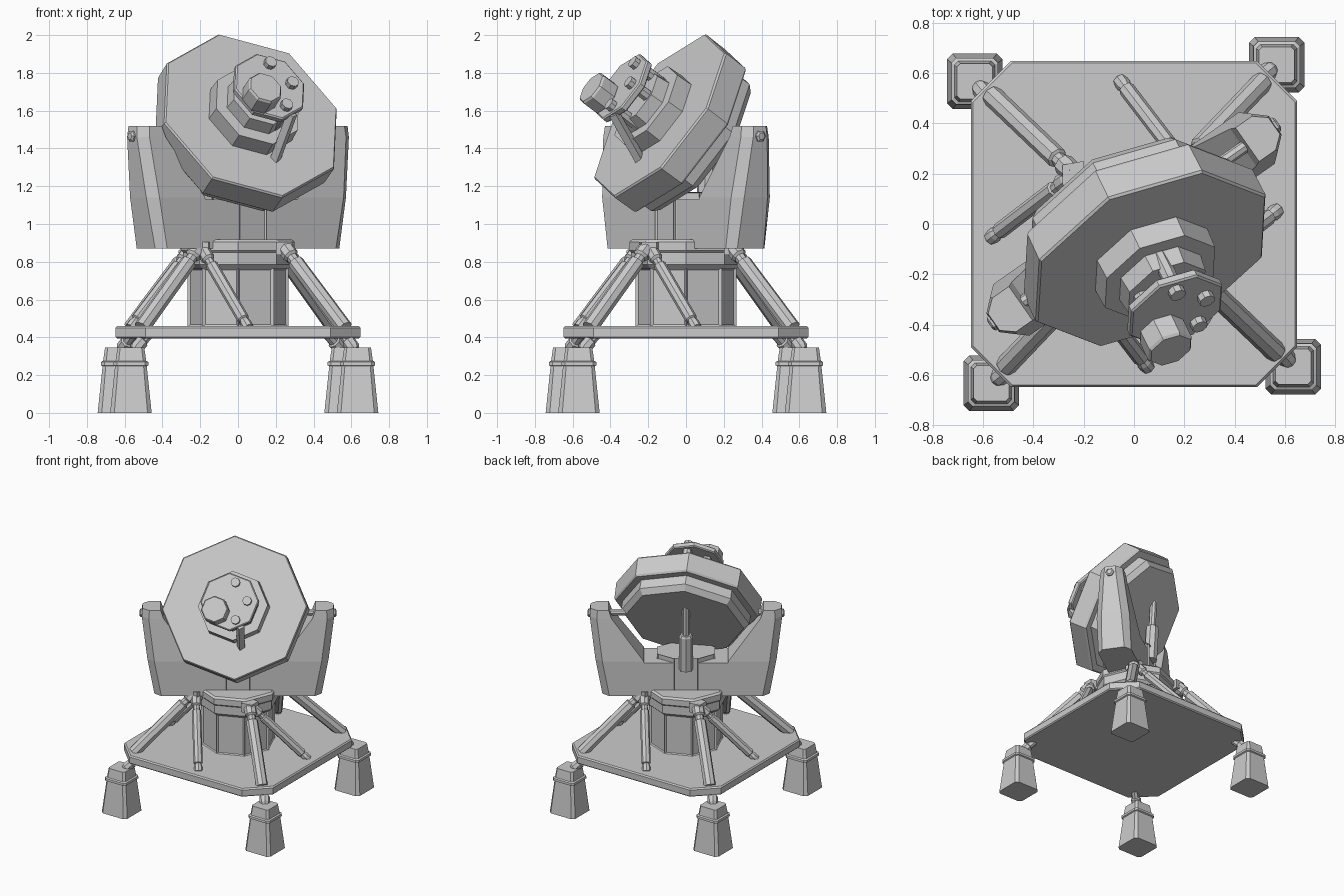
import bpy, bmesh
from math import radians, cos, sin, pi
from mathutils import Matrix, Vector

if "Cube" in bpy.data.objects:
    bpy.data.objects.remove(bpy.data.objects["Cube"])

I = Matrix.Identity(4)


def loft(name, rings, M=I, inset=None):
    """Join equal-length rings of 3D points into a capped solid."""
    bm = bmesh.new()
    vs = [[bm.verts.new(M @ Vector(p)) for p in ring] for ring in rings]
    n = len(vs[0])
    sides = []
    for a, b in zip(vs, vs[1:]):
        for i in range(n):
            j = (i + 1) % n
            sides.append(bm.faces.new((a[i], a[j], b[j], b[i])))
    bm.faces.new(vs[0][::-1])
    bm.faces.new(vs[-1])
    bmesh.ops.recalc_face_normals(bm, faces=bm.faces)
    if inset:
        bmesh.ops.inset_individual(bm, faces=sides, thickness=inset, depth=-0.012)
    me = bpy.data.meshes.new(name)
    bm.to_mesh(me)
    bm.free()
    ob = bpy.data.objects.new(name, me)
    bpy.context.collection.objects.link(ob)
    return ob


def prism(name, profile, M=I, n=8, phase=0.0, inset=None):
    """Low-poly turned solid from (radius, z) pairs."""
    return loft(name, [[(r * cos(2 * pi * i / n + phase), r * sin(2 * pi * i / n + phase), z)
                        for i in range(n)] for r, z in profile], M, inset)


def block(name, profile, c, M=I):
    """Chamfered square solid from (half width, z) pairs, chamfer = c * half width."""
    k = 1 - c
    plan = [(1, -k), (1, k), (k, 1), (-k, 1), (-1, k), (-1, -k), (-k, -1), (k, -1)]
    return loft(name, [[(x * h, y * h, z) for x, y in plan] for h, z in profile], M)


def rod(name, p, q, profile, M=I, n=8):
    """Turned bar from p to q; profile is (radius, fraction of length)."""
    p, q = Vector(p), Vector(q)
    d = q - p
    T = M @ Matrix.Translation(p) @ d.to_track_quat('Z', 'Y').to_matrix().to_4x4()
    return prism(name, [(r, f * d.length) for r, f in profile], T, n)


# Base plate with cut corners
block("base_plate", [(0.64, 0.395), (0.648, 0.403), (0.648, 0.45), (0.64, 0.46)], 0.245)

# Pedestal and turntable
prism("pedestal", [(0.268, 0.455), (0.268, 0.77)], inset=0.018)
prism("pedestal_collar", [(0.268, 0.765), (0.29, 0.785), (0.29, 0.85), (0.27, 0.855)])
prism("turntable", [(0.29, 0.85), (0.3, 0.86), (0.3, 0.905), (0.285, 0.918)])

# Feet, foot joints and braces, four-fold around the pedestal
for k in range(4):
    R = Matrix.Rotation(k * pi / 2, 4, 'Z')
    F = R @ Matrix.Translation((0.633, -0.567, 0))
    block(f"foot_{k}", [(0.11, 0), (0.084, 0.247), (0.093, 0.252), (0.092, 0.27),
                        (0.081, 0.276), (0.071, 0.345)], 0.2, F)
    rod(f"foot_joint_{k}", (0.62, -0.55, 0.33), (0.555, -0.47, 0.42),
        [(0.026, 0), (0.037, 0.15), (0.037, 0.5), (0.028, 0.55), (0.028, 1)], R)
    rod(f"corner_brace_{k}", (0.24, -0.2, 0.885), (0.565, -0.51, 0.45),
        [(0.03, 0), (0.044, 0.04), (0.044, 0.12), (0.03, 0.14), (0.03, 0.19),
         (0.043, 0.2), (0.043, 1)], R)
    rod(f"side_brace_{k}", (0.25, -0.19, 0.87), (0.57, 0.055, 0.45),
        [(0.026, 0), (0.037, 0.05), (0.037, 0.13), (0.024, 0.15), (0.024, 0.2),
         (0.033, 0.21), (0.033, 0.89), (0.023, 0.9), (0.03, 0.94), (0.03, 1)], R)
    loft(f"brace_bracket_{k}", [[(x, y, z) for x, y in
         ((0.2, -0.25), (0.285, -0.235), (0.285, -0.155), (0.2, -0.14))] for z in (0.835, 0.905)], R)

# Yoke: crossbar, panelled centre and two tapering arms
Y = Matrix.Rotation(radians(35), 4, 'Z')
block("yoke_crossbar", [(1, 0.87), (1, 1.13)], 0.02, Y @ Matrix.Diagonal((0.32, 0.125, 1, 1)))
prism("yoke_centre", [(0.225, 0.86), (0.225, 1.17)], Y @ Matrix.Diagonal((1, 0.68, 1, 1)),
      phase=pi / 8, inset=0.008)
for side, turn in (("right", 0), ("left", pi)):
    A = Y @ Matrix.Rotation(turn, 4, 'Z')
    rings = []
    for z, ui, uo, h, e in ((0.87, 0.25, 0.595, 0.125, 0.085), (1.14, 0.3, 0.645, 0.125, 0.075),
                            (1.46, 0.53, 0.685, 0.09, 0.045), (1.52, 0.55, 0.68, 0.082, 0.04)):
        rings.append([(ui, -h, z), (uo - 0.05, -h, z), (uo, -e, z),
                      (uo, e, z), (uo - 0.05, h, z), (ui, h, z)])
    loft(f"yoke_arm_{side}", rings, A)
    rod(f"pivot_shaft_{side}", (0.3, 0, 1.47), (0.6, 0, 1.47), [(0.025, 0), (0.025, 1)], A)
    rod(f"pivot_bolt_{side}", (0.66, 0, 1.465), (0.7, 0, 1.465), [(0.032, 0), (0.032, 0.8), (0.02, 1)], A, 6)

# Tilt actuator behind the yoke centre
rod("actuator_sleeve", (0, 0.125, 1.08), (0, 0.14, 1.36), [(0.05, 0), (0.05, 0.95), (0.042, 1)], Y)
rod("actuator_rod", (0, 0.138, 1.34), (0, 0.15, 1.6), [(0.027, 0), (0.027, 1)], Y)

# Dish head frame: local z is the pointing axis, local y is up on the face
a, e = radians(26), radians(34)
d = Vector((cos(e) * sin(a), -cos(e) * cos(a), sin(e)))
r = Vector((cos(a), sin(a), 0))
D = Matrix((r, d.cross(r), d)).transposed().to_4x4()
D = Matrix.Translation((0, 0, 1.47)) @ D @ Matrix.Rotation(radians(5), 4, 'Z')

# Head body: rim and rear drum
prism("head_rim", [(0.45, 0.03), (0.51, 0.032), (0.52, 0.045), (0.523, 0.18), (0.515, 0.19)], D)
prism("head_rear_drum", [(0.425, -0.08), (0.46, -0.04), (0.46, 0.04)], D)

# Stepped hub and instrument plate
prism("hub_base", [(0.255, 0.18), (0.25, 0.285)], D)
prism("hub_step", [(0.185, 0.28), (0.175, 0.36)], D)
prism("instrument_plate", [(0.202, 0.425), (0.21, 0.432), (0.21, 0.458), (0.202, 0.465)], D)
for i, (x, y) in enumerate(((0.045, 0.135), (0.128, 0), (0.045, -0.135))):
    rod(f"plate_post_{i}", (x, y, 0.27), (x, y, 0.495), [(0.033, 0), (0.033, 1)], D)
rod("sensor_knob", (-0.095, -0.07, 0.46), (-0.095, -0.07, 0.57),
    [(0.095, 0), (0.098, 0.1), (0.098, 0.9), (0.09, 1)], D)
rod("plate_strut", (0.045, -0.285, 0.175), (0.075, -0.175, 0.45), [(0.03, 0), (0.03, 1)], D, 4)
rod("rear_post", (-0.095, 0.06, 0.27), (-0.095, 0.06, 0.44), [(0.033, 0), (0.033, 1)], D)
